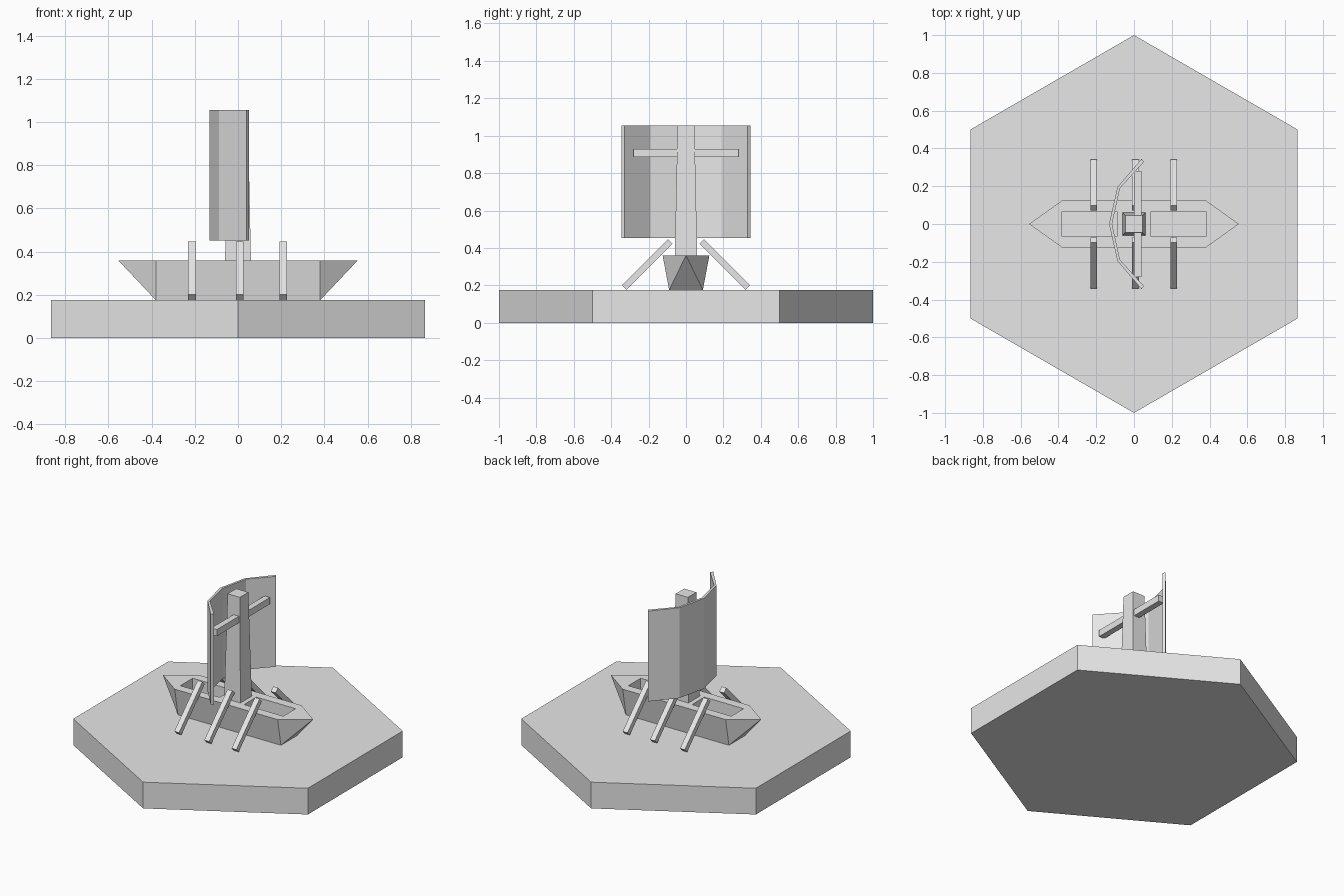
import bpy, bmesh, math
from mathutils import Matrix, Vector

cube = bpy.data.objects.get("Cube")
if cube:
    bpy.data.objects.remove(cube, do_unlink=True)

GREY = (0.8, 0.8, 0.8, 1.0)
grey = bpy.data.materials.new("plain_grey")
grey.use_nodes = True
grey.diffuse_color = GREY
bsdf = next(n for n in grey.node_tree.nodes if n.type == 'BSDF_PRINCIPLED')
bsdf.inputs["Base Color"].default_value = GREY


def finish(name, bm):
    bmesh.ops.recalc_face_normals(bm, faces=bm.faces[:])
    mesh = bpy.data.meshes.new(name)
    bm.to_mesh(mesh)
    bm.free()
    mesh.materials.append(grey)
    obj = bpy.data.objects.new(name, mesh)
    bpy.context.collection.objects.link(obj)
    return obj


def box(name, centre, size, tilt=0.0):
    bm = bmesh.new()
    place = (Matrix.Translation(centre) @ Matrix.Rotation(tilt, 4, 'X')
             @ Matrix.Diagonal((*size, 1.0)))
    bmesh.ops.create_cube(bm, size=1.0, matrix=place)
    return finish(name, bm)


def prism(name, outline, z0, z1):
    bm = bmesh.new()
    face = bm.faces.new([bm.verts.new((x, y, z0)) for x, y in outline])
    ext = bmesh.ops.extrude_face_region(bm, geom=[face], use_keep_orig=True)
    top = [v for v in ext["geom"] if isinstance(v, bmesh.types.BMVert)]
    bmesh.ops.translate(bm, verts=top, vec=(0, 0, z1 - z0))
    return finish(name, bm)


# Hexagonal base with points towards front and back
BASE_TOP, DECK = 0.175, 0.36
corners = [math.radians(30 + 60 * i) for i in range(6)]
prism("hexagonal_base", [(math.cos(a), math.sin(a)) for a in corners], 0, BASE_TOP)

# Hull: flared sides and raked, pointed ends
bm = bmesh.new()
for s in (-1, 1):
    bm.verts.new((s * 0.555, 0, DECK))
    for t in (-1, 1):
        bm.verts.new((s * 0.38, t * 0.125, DECK))
        bm.verts.new((s * 0.38, t * 0.09, BASE_TOP))
bmesh.ops.convex_hull(bm, input=bm.verts[:])
bmesh.ops.dissolve_limit(bm, angle_limit=0.01, verts=bm.verts[:], edges=bm.edges[:])
hull = finish("hull", bm)

# Two open wells, leaving a bridge under the mast
for side in (-1, 1):
    cutter = box("well_cutter", (side * 0.235, 0, 0.38), (0.29, 0.13, 0.2))
    cutter.hide_render = True
    cut = hull.modifiers.new("well", 'BOOLEAN')
    cut.operation = 'DIFFERENCE'
    cut.solver = 'EXACT'
    cut.object = cutter
    bpy.context.view_layer.objects.active = hull
    bpy.ops.object.modifier_apply(modifier=cut.name)
    bpy.data.objects.remove(cutter, do_unlink=True)

# Tapered square mast
bm = bmesh.new()
bmesh.ops.create_cone(bm, cap_ends=True, segments=4,
                      radius1=0.06 * math.sqrt(2), radius2=0.045 * math.sqrt(2),
                      depth=0.7,
                      matrix=Matrix.Translation((0, 0, 0.705))
                      @ Matrix.Rotation(math.pi / 4, 4, 'Z'))
finish("mast", bm)

# Yard
box("yard", (0.02, 0, 0.907), (0.04, 0.56, 0.044))

# Sail: four flat panels bowed around the mast
outer = [(0.052, -0.345), (-0.088, -0.195), (-0.132, 0), (-0.088, 0.195), (0.052, 0.345)]
inner = [(0.04, -0.345), (-0.074, -0.19), (-0.116, 0), (-0.074, 0.19), (0.04, 0.345)]
inner[0], inner[-1] = (0.052, -0.328), (0.052, 0.328)
outer[0], outer[-1] = (0.04, -0.345), (0.04, 0.345)
prism("sail", outer + inner[::-1], 0.452, 1.055)

# Three oars on each side, sloping down and outwards
for side, side_name in ((-1, "front"), (1, "back")):
    for i, x in enumerate((-0.213, 0.008, 0.21)):
        box(f"{side_name}_oar_{i + 1}", (x, side * 0.207, 0.312),
            (0.035, 0.347, 0.035), -side * math.pi / 4)
